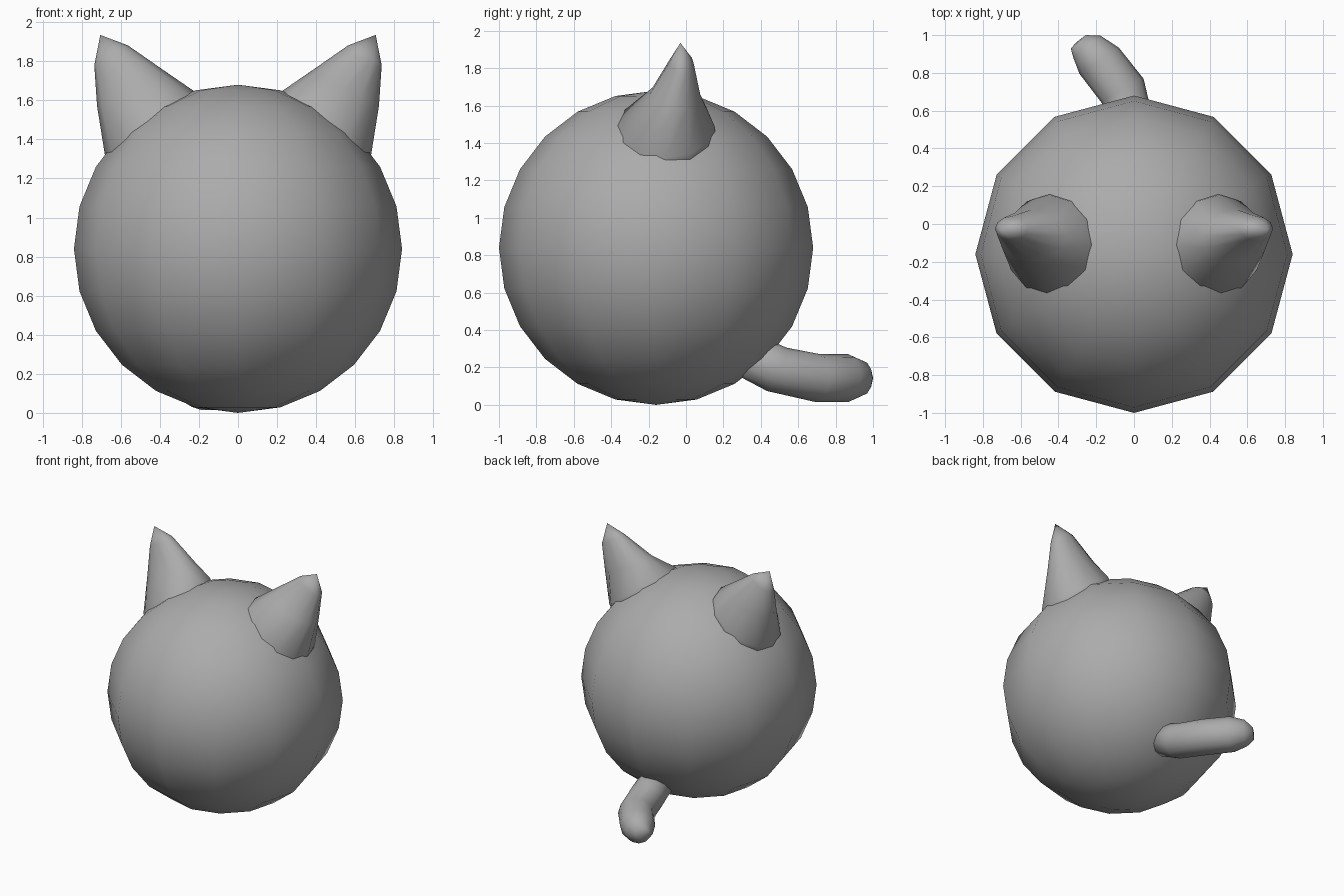
import bpy, bmesh, math
from mathutils import Vector

cube = bpy.data.objects.get("Cube")
if cube:
    bpy.data.objects.remove(cube, do_unlink=True)

# Single mid grey
GREY = (0.41, 0.41, 0.41, 1)
grey = bpy.data.materials.new("mid grey")
grey.use_nodes = True
grey.diffuse_color = GREY
grey.node_tree.nodes["Principled BSDF"].inputs["Base Color"].default_value = GREY


def finish(bm, name):
    """Turn a bmesh into a smooth-shaded, coloured object."""
    bmesh.ops.recalc_face_normals(bm, faces=bm.faces)
    for face in bm.faces:
        face.smooth = True
    mesh = bpy.data.meshes.new(name)
    bm.to_mesh(mesh)
    bm.free()
    mesh.materials.append(grey)
    obj = bpy.data.objects.new(name, mesh)
    bpy.context.collection.objects.link(obj)
    return obj


def loft(name, rings, tip, hint, sides=12, mirror=1):
    """Skin elliptical rings (centre, axis, radius along hint, radius across) up to a tip."""
    bm = bmesh.new()
    flip = Vector((mirror, 1, 1))
    loops = []
    for centre, axis, a, b in rings:
        t = Vector(axis).normalized()
        v = Vector(hint)
        v = (v - t * v.dot(t)).normalized()
        u = t.cross(v)
        loop = []
        for i in range(sides):
            ang = math.tau * i / sides
            p = Vector(centre) + v * a * math.cos(ang) + u * b * math.sin(ang)
            loop.append(bm.verts.new(p * flip))
        loops.append(loop)
    for low, high in zip(loops, loops[1:]):
        for i in range(sides):
            j = (i + 1) % sides
            bm.faces.new((low[i], low[j], high[j], high[i]))
    end = bm.verts.new(Vector(tip) * flip)
    for i in range(sides):
        bm.faces.new((loops[-1][i], loops[-1][(i + 1) % sides], end))
    bm.faces.new(loops[0][::-1])
    return finish(bm, name)


# Round body
bm = bmesh.new()
bmesh.ops.create_uvsphere(bm, u_segments=12, v_segments=12, radius=0.84)
body = finish(bm, "body")
body.location = (0, -0.16, 0.84)

# Ears: horns that flatten and bend upward towards the tip
ear_rings = [
    ((0.40, -0.11, 1.38), (0.59, 0, 0.81), 0.27, 0.29),
    ((0.455, -0.11, 1.485), (0.59, 0, 0.81), 0.265, 0.28),
    ((0.54, -0.06, 1.655), (0.42, 0, 0.91), 0.137, 0.2),
    ((0.65, -0.025, 1.83), (0.515, 0, 0.857), 0.065, 0.10),
]
for name, side in (("left_ear", 1), ("right_ear", -1)):
    loft(name, ear_rings, (0.705, -0.03, 1.935), (0, 1, 0), mirror=side)

# Tail: round tube leaving the back and curling to the right
tail_rings = [
    ((0.0, 0.30, 0.28), (0, 0.90, -0.45), 0.12, 0.12),
    ((-0.01, 0.485, 0.19), (-0.1, 0.90, -0.40), 0.127, 0.125),
    ((-0.06, 0.705, 0.143), (-0.5, 0.86, -0.08), 0.129, 0.128),
    ((-0.185, 0.865, 0.143), (-0.55, 0.83, 0), 0.129, 0.125),
    ((-0.25, 0.94, 0.143), (-0.62, 0.78, 0), 0.095, 0.092),
    ((-0.295, 0.965, 0.143), (-0.66, 0.75, 0), 0.045, 0.053),
]
loft("tail", tail_rings, (-0.298, 0.968, 0.143), (0, 0, 1))
